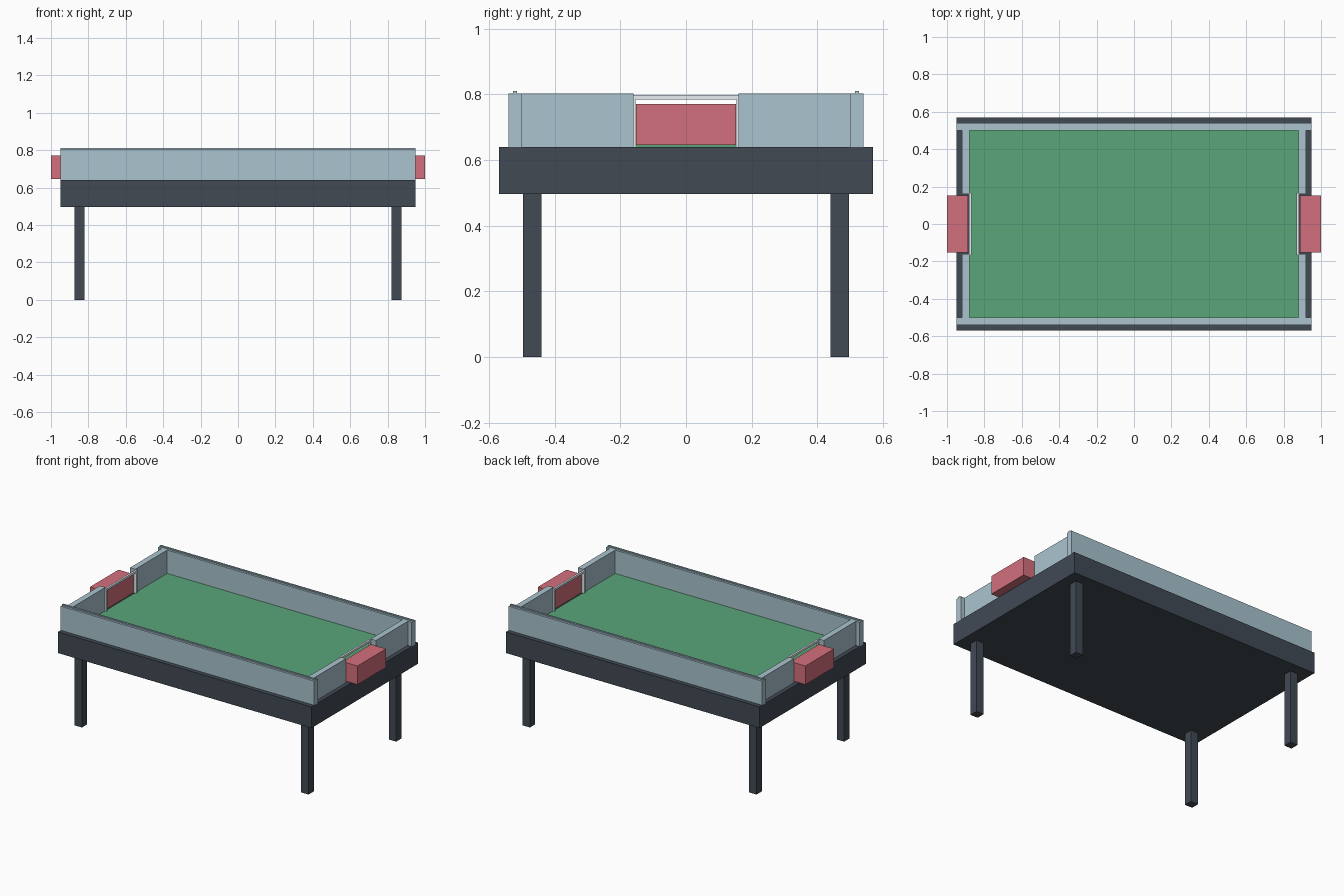
import bpy

if "Cube" in bpy.data.objects:
    bpy.data.objects.remove(bpy.data.objects["Cube"])


def material(name, rgb):
    m = bpy.data.materials.new(name)
    m.diffuse_color = (*rgb, 1)
    m.use_nodes = True
    m.node_tree.nodes["Principled BSDF"].inputs["Base Color"].default_value = m.diffuse_color
    return m


DARK = material("dark_frame", (0.052, 0.068, 0.088))
BLUE = material("pale_blue", (0.40, 0.55, 0.62))
GREEN = material("field_green", (0.10, 0.38, 0.19))
RED = material("goal_red", (0.65, 0.16, 0.20))
WHITE = material("goal_white", (0.80, 0.86, 0.90))


def box(name, x, y, z, mat):
    """Box from (min, max) ranges on each axis."""
    r = [sorted(v) for v in (x, y, z)]
    bpy.ops.mesh.primitive_cube_add(size=1, location=[(a + b) / 2 for a, b in r])
    o = bpy.context.object
    o.name = name
    o.scale = [b - a for a, b in r]
    bpy.ops.object.transform_apply(location=False, rotation=False, scale=True)
    o.data.materials.append(mat)
    return o


# table body and playing field
box("table_base", (-0.948, 0.948), (-0.569, 0.569), (0.497, 0.64), DARK)
box("playing_field", (-0.88, 0.88), (-0.50, 0.50), (0.638, 0.645), GREEN)

# long side walls with a thin rail on top
for s, side in ((-1, "front"), (1, "back")):
    box(side + "_wall", (-0.948, 0.948), (s * 0.50, s * 0.54), (0.64, 0.803), BLUE)
    box(side + "_rail", (-0.948, 0.948), (s * 0.514, s * 0.526), (0.80, 0.81), BLUE)

for s, end in ((-1, "left"), (1, "right")):
    for t, side in ((-1, "front"), (1, "back")):
        tag = f"{end}_{side}_"
        # legs
        box(tag + "leg", (s * 0.82, s * 0.875), (t * 0.44, t * 0.496), (0, 0.50), DARK)
        # end walls either side of the goal
        box(tag + "end_wall", (s * 0.88, s * 0.92), (t * 0.16, t * 0.50), (0.64, 0.803), BLUE)
        # goal posts
        box(tag + "goal_post", (s * 0.868, s * 0.881), (t * 0.154, t * 0.166), (0.64, 0.798), WHITE)
    # crossbar and goal box
    box(end + "_crossbar", (s * 0.868, s * 0.881), (-0.166, 0.166), (0.784, 0.798), WHITE)
    box(end + "_goal_box", (s * 0.887, s * 1.0), (-0.152, 0.152), (0.645, 0.771), RED)
